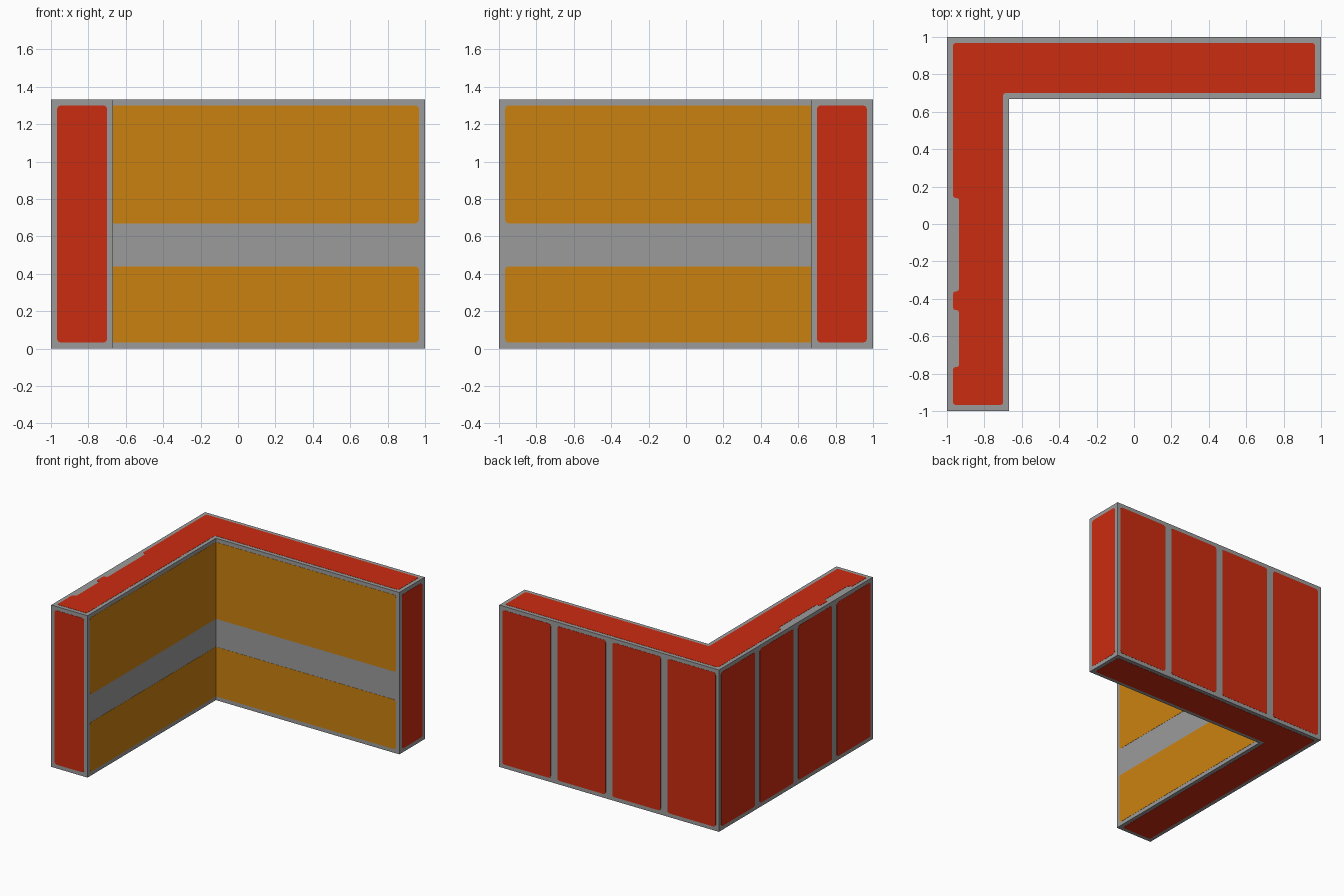
import bpy, bmesh
from mathutils import Vector

if "Cube" in bpy.data.objects:
    bpy.data.objects.remove(bpy.data.objects["Cube"])

H, T = 1.333, 0.667      # wall height, inner face position
B, E = 0.033, 0.0015     # panel border, plate relief


def material(name, rgb):
    m = bpy.data.materials.new(name)
    m.diffuse_color = (*rgb, 1)
    m.use_nodes = True
    m.node_tree.nodes["Principled BSDF"].inputs["Base Color"].default_value = m.diffuse_color
    return m


GREY = material("grey_frame", (0.33, 0.33, 0.33))
RED = material("red_panel", (0.60, 0.025, 0.005))
ORANGE = material("orange_panel", (0.60, 0.22, 0.005))


def prism(name, pts, normal, depth, mat, corners=(), radius=0.018):
    """Flat outline with chosen corners rounded, thickened inwards."""
    bm = bmesh.new()
    n = Vector(normal)
    verts = [bm.verts.new(p) for p in pts]
    face = bm.faces.new(verts)
    face.normal_update()
    if face.normal.dot(n) < 0:
        face.normal_flip()
    if corners:
        bmesh.ops.bevel(bm, geom=[verts[i] for i in corners], offset=radius,
                        segments=2, profile=0.5, affect='VERTICES')
    ext = bmesh.ops.extrude_face_region(bm, geom=bm.faces[:], use_keep_orig=True)
    new = [v for v in ext["geom"] if isinstance(v, bmesh.types.BMVert)]
    bmesh.ops.translate(bm, verts=new, vec=-n * depth)
    bmesh.ops.recalc_face_normals(bm, faces=bm.faces[:])
    me = bpy.data.meshes.new(name)
    bm.to_mesh(me)
    bm.free()
    me.materials.append(mat)
    ob = bpy.data.objects.new(name, me)
    bpy.context.collection.objects.link(ob)


def wall_panel(name, axis, at, side, u0, u1, z0, z1, mat, corners=(0, 1, 2, 3)):
    """Upright plate on the plane x = at or y = at."""
    uv = [(u0, z0), (u1, z0), (u1, z1), (u0, z1)]
    if axis == 'x':
        pts, n = [(at, u, z) for u, z in uv], (side, 0, 0)
    else:
        pts, n = [(u, at, z) for u, z in uv], (0, side, 0)
    prism(name, pts, n, 0.003, mat, corners)


def l_shape(inset, z):
    o, i = 1 - inset, T + inset
    return [(-o, -o, z), (-i, -o, z), (-i, i, z), (o, i, z), (o, o, z), (-o, o, z)]


# corner wall body
prism("corner_wall", l_shape(E, H - E), (0, 0, 1), H - 2 * E, GREY)

# top and bottom panels; the top one is chipped along the left edge
chips = []
for y0, y1 in ((0.14, -0.36), (-0.46, -0.765)):
    chips += [(-1 + B, y0, H), (-0.936, y0, H), (-0.936, y1, H), (-1 + B, y1, H)]
prism("top_panel", l_shape(B, H) + chips, (0, 0, 1), 0.003, RED, range(14), 0.012)
prism("bottom_panel", l_shape(B, 0), (0, 0, -1), 0.003, RED, (0, 1, 3, 4, 5), 0.012)

# end panels
wall_panel("front_end_panel", 'y', -1, -1, -1 + B, -T - B, B, H - B, RED)
wall_panel("right_end_panel", 'x', 1, 1, T + B, 1 - B, B, H - B, RED)

# four upright panels on each outer face
for k in range(4):
    a, b = -1 + 0.5 * k + 0.03, -0.5 + 0.5 * k - 0.03
    wall_panel(f"back_panel_{k + 1}", 'y', 1, 1, a, b, B, H - B, RED)
    wall_panel(f"left_panel_{k + 1}", 'x', -1, -1, a, b, B, H - B, RED)

# orange bands on the inner faces, meeting in the corner
for label, z0, z1 in (("lower", B, 0.44), ("upper", 0.67, H - B)):
    wall_panel(f"inner_back_{label}_band", 'y', T, -1, -T, 1 - B, z0, z1, ORANGE, (1, 2))
    wall_panel(f"inner_left_{label}_band", 'x', -T, 1, -1 + B, T, z0, z1, ORANGE, (0, 3))
